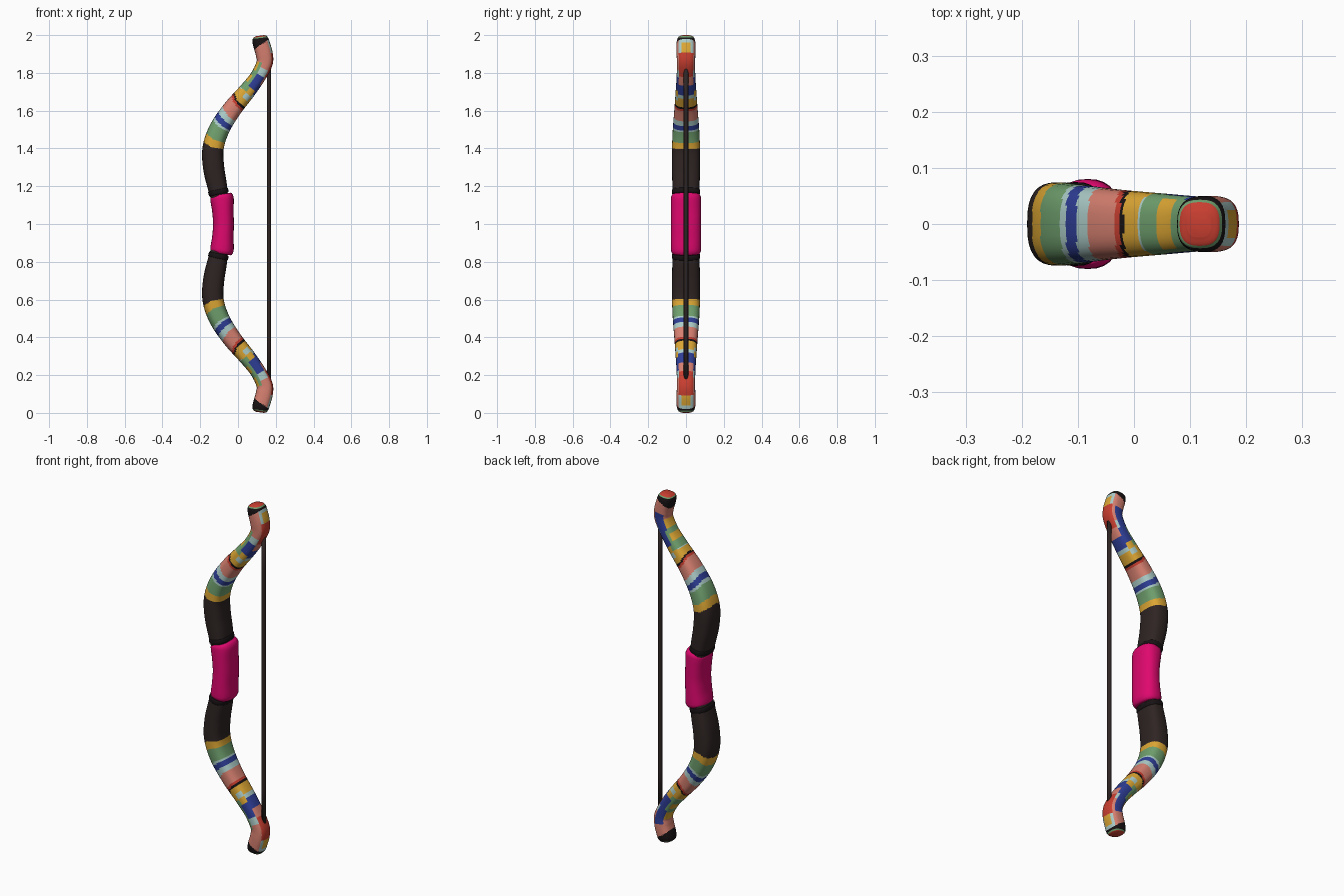
import bpy, bmesh, math
from mathutils import Vector

if "Cube" in bpy.data.objects:
    bpy.data.objects.remove(bpy.data.objects["Cube"])

# ---------- colours ----------
def lin(c):
    c /= 255
    return c / 12.92 if c <= 0.04045 else ((c + 0.055) / 1.055) ** 2.4

COLOURS = [("dark_brown", (46, 36, 35)), ("magenta", (222, 8, 110)), ("gold", (220, 166, 52)),
           ("green", (112, 160, 110)), ("pale_blue", (172, 204, 200)), ("blue", (46, 62, 150)),
           ("salmon", (214, 128, 112)), ("red", (200, 62, 48)), ("black", (24, 18, 20))]
MATS = []
for name, rgb in COLOURS:
    m = bpy.data.materials.new(name)
    m.diffuse_color = (*[lin(c) for c in rgb], 1)
    m.use_nodes = True
    m.node_tree.nodes["Principled BSDF"].inputs["Base Color"].default_value = m.diffuse_color
    MATS.append(m)
BROWN, MAGENTA, GOLD, GREEN, PALE, BLUE, SALMON, RED, BLACK = range(9)

# ---------- helpers ----------
def spline(pts, steps):
    """Catmull-Rom through tuples (x, z, half thickness, half width)."""
    p = [Vector(q) for q in pts]
    p = [2 * p[0] - p[1]] + p + [2 * p[-1] - p[-2]]
    out = []
    for i in range(1, len(p) - 2):
        a, b, c, d = p[i - 1:i + 3]
        for s in range(steps):
            t = s / steps
            out.append(0.5 * (2 * b + (c - a) * t + (2 * a - 5 * b + 4 * c - d) * t * t
                              + (3 * b - a - 3 * c + d) * t ** 3))
    out.append(p[-2])
    return out

def loft(name, path, power, rule, sides=32):
    """Sweep a superellipse along a path in the xz plane; rule(z, angle) picks the colour."""
    bm = bmesh.new()
    rings = []
    for i, q in enumerate(path):
        a, b = path[max(i - 1, 0)], path[min(i + 1, len(path) - 1)]
        tan = Vector((b[0] - a[0], 0, b[1] - a[1])).normalized()
        nor = Vector((tan.z, 0, -tan.x))
        ring = []
        for k in range(sides):
            an = 2 * math.pi * k / sides
            c, s = math.cos(an), math.sin(an)
            u = math.copysign(abs(c) ** (2 / power), c) * q[2]
            v = math.copysign(abs(s) ** (2 / power), s) * q[3]
            ring.append(bm.verts.new(Vector((q[0], 0, q[1])) + nor * u + Vector((0, v, 0))))
        rings.append(ring)
    for i in range(len(rings) - 1):
        z = (path[i][1] + path[i + 1][1]) / 2
        for k in range(sides):
            j = (k + 1) % sides
            f = bm.faces.new((rings[i][k], rings[i][j], rings[i + 1][j], rings[i + 1][k]))
            f.material_index = rule(z, 2 * math.pi * (k + 0.5) / sides)
    for ring, q in ((rings[0], path[0]), (rings[-1], path[-1])):
        bm.faces.new(ring).material_index = rule(q[1], 0)
    bmesh.ops.recalc_face_normals(bm, faces=bm.faces)
    me = bpy.data.meshes.new(name)
    bm.to_mesh(me)
    bm.free()
    for m in MATS:
        me.materials.append(m)
    for f in me.polygons:
        f.use_smooth = True
    ob = bpy.data.objects.new(name, me)
    bpy.context.collection.objects.link(ob)
    return ob

def mirrored(half):
    """Reflect the upper half of a path about z = 1."""
    return [(x, 2 - z, t, w) for x, z, t, w in half[:0:-1]] + half

# ---------- bow stave: bands by height, then patches by direction near the tips ----------
BANDS = [(1.405, BROWN), (1.445, GOLD), (1.508, GREEN), (1.522, PALE), (1.548, BLUE),
         (1.575, PALE), (1.63, SALMON), (1.640, RED), (1.648, BLACK), (1.675, GOLD)]

def stave_colour(z, an):
    z = 1 + abs(z - 1)
    c, s = math.cos(an), math.sin(an)
    zb = z - 0.018 * max(0, -c)                     # bands dip in a chevron on the back
    for top, col in BANDS:
        if zb < top:
            return col
    if z > 1.990:
        return RED
    if z > 1.984:
        return GREEN
    if z > 1.952 + 0.018 * c:
        return BLACK
    if c < -0.55:                                   # back of the limb
        return (GOLD if z < 1.695 else PALE if z < 1.70 else GREEN if z < 1.735 else GOLD if z < 1.77
                else GREEN if z < 1.80 else GOLD if z < 1.85 else SALMON)
    if c > 0.7:                                     # string side
        if z > 1.9:
            return GOLD if abs(s) < 0.45 and z < 1.95 else PALE
        return (GOLD if z < 1.69 else PALE if z < 1.71 else BLUE if z < 1.755 else SALMON if z < 1.80
                else RED)
    if z < 1.725:
        return (GREEN if z > 1.70 else GOLD) if c < 0 else PALE if z < 1.695 else GOLD
    if z < 1.79:
        return BLUE if c > -0.2 else GREEN
    if s > 0 and z < 1.89 and c < 0.3:
        return BLUE
    if z < 1.825 and c > -0.1:
        return PALE
    return GREEN if c < -0.1 and z < 1.85 else SALMON

HALF = [(-.082, 1.0, .038, .066), (-.091, 1.1, .042, .068), (-.110, 1.2, .052, .072),
        (-.129, 1.3, .056, .074), (-.132, 1.4, .056, .074), (-.100, 1.5, .054, .070),
        (-.035, 1.603, .050, .062), (.045, 1.70, .045, .055), (.102, 1.775, .041, .050),
        (.140, 1.85, .043, .048), (.139, 1.90, .045, .050), (.125, 1.95, .045, .050),
        (.119, 1.975, .043, .047), (.117, 1.99, .036, .039), (.116, 1.997, .022, .024)]
loft("bow_stave", spline(mirrored(HALF), 20), 2.7, stave_colour)

# ---------- grip wrap ----------
GRIP = [(-.077, 1.0, .055, .079), (-.080, 1.07, .057, .080), (-.084, 1.125, .062, .080),
        (-.086, 1.145, .060, .078), (-.088, 1.157, .052, .071)]
loft("grip_wrap", spline(mirrored(GRIP), 5), 2.4, lambda z, an: MAGENTA)

# ---------- binding rings at both grip ends ----------
for name, z0 in (("upper", 1.170), ("lower", 0.830)):
    sgn = 1 if z0 > 1 else -1
    ring = [(-.104 - .22 * d, z0 + sgn * d, r, r + .021)
            for d, r in ((-.014, .047), (-.009, .053), (.009, .053), (.014, .047))]
    if sgn < 0:
        ring.reverse()
    loft(name + "_binding_ring", spline(ring, 3), 2.6, lambda z, an: BLACK)

# ---------- bowstring ----------
loft("bowstring", spline([(.164, .18, .011, .012), (.164, 1.0, .011, .012),
                          (.164, 1.82, .011, .012)], 4), 2, lambda z, an: BROWN, 16)
